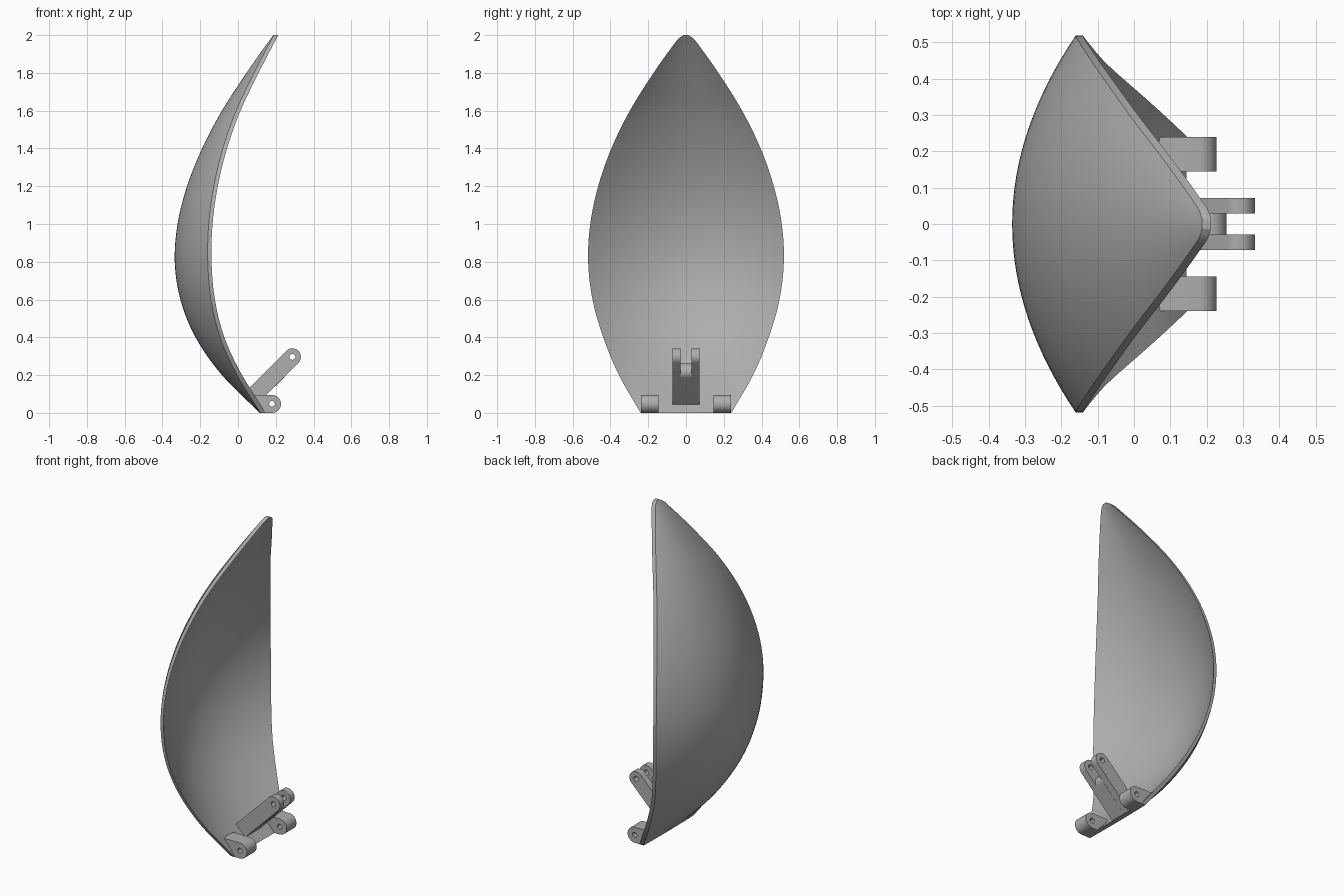
import bpy, bmesh, math
from mathutils import Vector

cube = bpy.data.objects.get("Cube")
if cube:
    bpy.data.objects.remove(cube, do_unlink=True)

grey = bpy.data.materials.new("plain grey")
grey.use_nodes = True
COLOUR = (0.42, 0.42, 0.42, 1)
grey.diffuse_color = COLOUR
grey.node_tree.nodes["Principled BSDF"].inputs["Base Color"].default_value = COLOUR


def finish(obj):
    obj.data.materials.clear()
    obj.data.materials.append(grey)
    bpy.ops.object.select_all(action="DESELECT")
    obj.select_set(True)
    bpy.context.view_layer.objects.active = obj
    bpy.ops.object.shade_smooth_by_angle(angle=math.radians(35))


# Petal stations: height, spine x, rim x, half width
STATIONS = [Vector(s) for s in (
    (0, .115, .118, .24), (.2, -.085, -.005, .355), (.4, -.225, -.095, .438),
    (.6, -.305, -.143, .495), (.8, -.335, -.16, .518), (1, -.32, -.155, .507),
    (1.2, -.27, -.128, .465), (1.4, -.19, -.08, .395), (1.6, -.085, -.01, .297),
    (1.8, .045, .085, .172), (1.95, .15, .162, .065), (1.985, .176, .18, .036),
    (2, .187, .188, .012))]


def station(i, t):
    """Smooth interpolation between station i and the next one."""
    def tangent(k):
        lo, hi = max(k - 1, 0), min(k + 1, len(STATIONS) - 1)
        return (STATIONS[hi] - STATIONS[lo]) / (STATIONS[hi][0] - STATIONS[lo][0])
    a, b = STATIONS[i], STATIONS[i + 1]
    h = b[0] - a[0]
    s = t * t * (3 - 2 * t)
    p = a * (1 - s) + b * s
    return p + h * (tangent(i) * t * (1 - t) ** 2 - tangent(i + 1) * t * t * (1 - t))


def petal(thickness=.02, steps=5, across=32):
    rows = [station(i, j / steps) for i in range(len(STATIONS) - 1) for j in range(steps)]
    rows.append(STATIONS[-1])
    bm = bmesh.new()
    loops = []
    for k, (z, spine, rim, half) in enumerate(rows):
        lo, hi = rows[max(k - 1, 0)], rows[min(k + 1, len(rows) - 1)]
        shift = thickness * math.hypot(1, (hi[1] - lo[1]) / (hi[0] - lo[0]))
        section = []
        for c in range(across + 1):
            v = 2 * c / across - 1
            section.append((rim + (spine - rim) * (1 - v * v), v * half))
        points = [(x, y, z) for x, y in section]
        points += [(x + shift, y, z) for x, y in reversed(section)]
        loops.append([bm.verts.new(p) for p in points])
    n = len(loops[0])
    for a, b in zip(loops, loops[1:]):
        for c in range(n):
            d = (c + 1) % n
            bm.faces.new((a[c], a[d], b[d], b[c]))
    # End strips close the bottom edge and the tip
    for loop in (loops[0], loops[-1]):
        for c in range(across):
            bm.faces.new((loop[c], loop[c + 1], loop[n - 2 - c], loop[n - 1 - c]))
    bmesh.ops.recalc_face_normals(bm, faces=bm.faces)
    mesh = bpy.data.meshes.new("petal_shell")
    bm.to_mesh(mesh)
    bm.free()
    obj = bpy.data.objects.new("petal_shell", mesh)
    bpy.context.collection.objects.link(obj)
    finish(obj)


def arc(cx, cz, radius, start, end, steps):
    angles = [math.radians(start + (end - start) * i / steps) for i in range(steps + 1)]
    return [(cx + radius * math.cos(a), cz + radius * math.sin(a)) for a in angles]


def lug(name, base, centre, radius, tilt, y, width, hole=0):
    """Round-ended plate in the xz plane, with an optional pin hole."""
    outlines = [base + arc(*centre, radius, tilt - 90, tilt + 90, 24)]
    if hole:
        outlines.append(arc(*centre, hole, 0, 360, 24)[:-1])
    curve = bpy.data.curves.new(name, "CURVE")
    curve.dimensions = "2D"
    curve.fill_mode = "BOTH"
    curve.extrude = width / 2
    for outline in outlines:
        spline = curve.splines.new("POLY")
        spline.points.add(len(outline) - 1)
        for point, (x, z) in zip(spline.points, outline):
            point.co = (x, z, 0, 1)
        spline.use_cyclic_u = True
    obj = bpy.data.objects.new(name, curve)
    obj.rotation_euler.x = math.pi / 2
    obj.location.y = y
    bpy.context.collection.objects.link(obj)
    bpy.ops.object.select_all(action="DESELECT")
    obj.select_set(True)
    bpy.context.view_layer.objects.active = obj
    bpy.ops.object.convert(target="MESH")
    finish(bpy.context.view_layer.objects.active)


petal()

# Hinge lugs and fork prongs, one per side
ARM_BASE = [(.02, .093), (.085, .03)]
for side, sign in (("left", -1), ("right", 1)):
    lug(side + "_hinge_lug", [(.068, .095), (.12, 0)], (.18, .0475), .0475, 0,
        sign * .192, .094, hole=.015)
    lug(side + "_fork_prong", ARM_BASE, (.288, .297), .045, 45,
        sign * .05, .042, hole=.016)

# Solid stem between the prongs
lug("fork_stem", ARM_BASE, (.21, .217), .045, 45, 0, .06)
